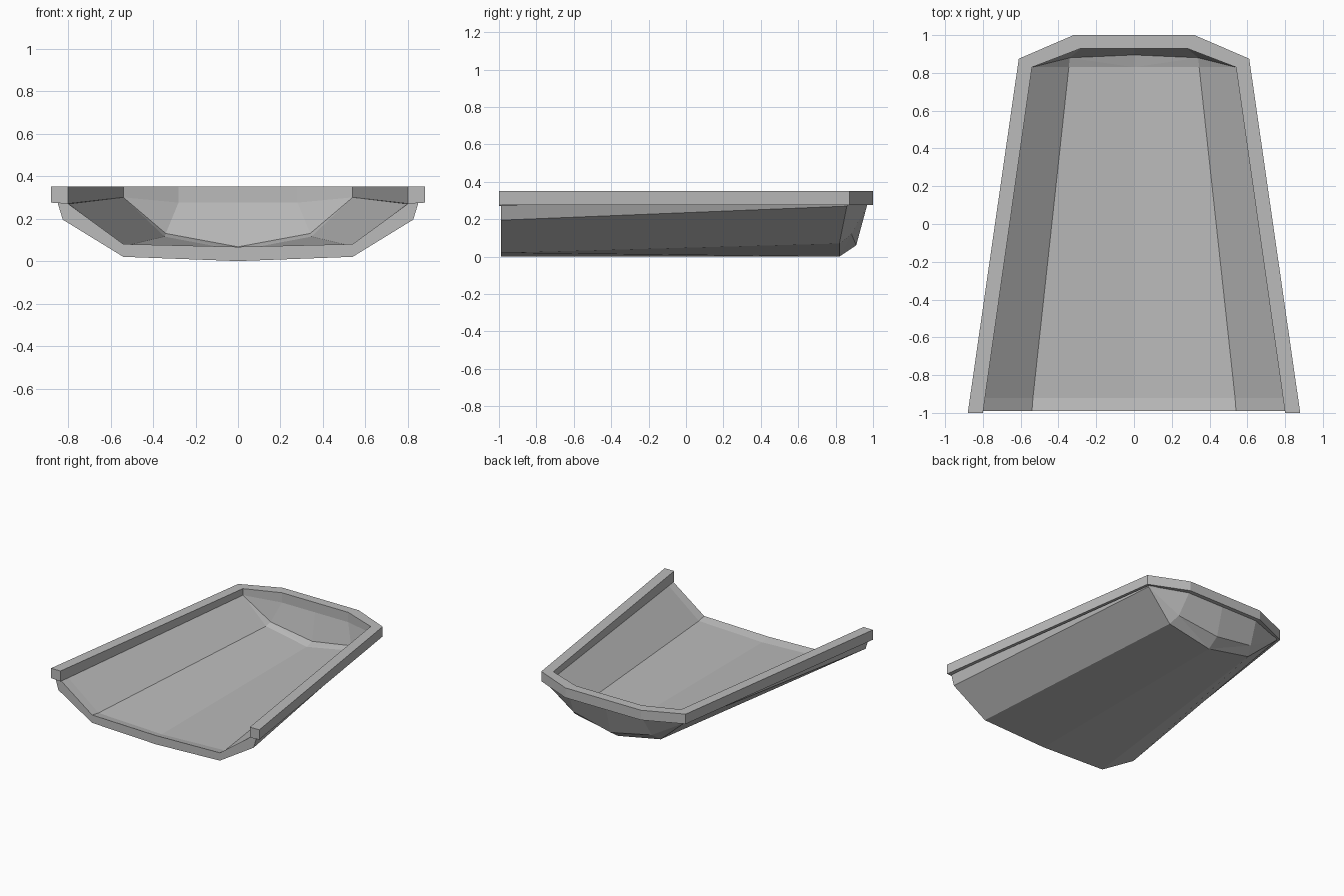
import bpy
import bmesh

old = bpy.data.objects.get("Cube")
if old:
    bpy.data.objects.remove(old, do_unlink=True)

grey = bpy.data.materials.new("plain grey")
grey.use_nodes = True
colour = (0.5, 0.5, 0.5, 1)
grey.diffuse_color = colour
grey.node_tree.nodes["Principled BSDF"].inputs["Base Color"].default_value = colour


def build(name, half_faces):
    """Mirror the half faces across x and weld them into one closed solid."""
    bm = bmesh.new()
    for side in (1, -1):
        for pts in half_faces:
            bm.faces.new([bm.verts.new((side * x, y, z)) for x, y, z in pts])
    bmesh.ops.remove_doubles(bm, verts=bm.verts, dist=0.0005)
    bmesh.ops.recalc_face_normals(bm, faces=bm.faces)
    mesh = bpy.data.meshes.new(name)
    bm.to_mesh(mesh)
    bm.free()
    mesh.materials.append(grey)
    obj = bpy.data.objects.new(name, mesh)
    bpy.context.collection.objects.link(obj)


def strip(a, b):
    """Quads between two rows of equal length."""
    return [[a[i], a[i + 1], b[i + 1], b[i]] for i in range(len(a) - 1)]


def row(plan, heights):
    return [(x, y, z) for (x, y), z in zip(plan, heights)]


# Rim: a band open at the front, from front end round to the back middle
outer_plan = [(0.88, -1), (0.61, 0.875), (0.32, 1), (0, 1)]
inner_plan = [(0.80, -1), (0.54, 0.83), (0.28, 0.93), (0, 0.93)]
loops = [row(outer_plan, [0.35] * 4), row(outer_plan, [0.275] * 4),
         row(inner_plan, [0.27, 0.30, 0.275, 0.275]), row(inner_plan, [0.35] * 4)]
rim = [[loop[0] for loop in loops]]
for i in range(4):
    rim += strip(loops[i], loops[(i + 1) % 4])
build("rim", rim)

# Shell rows: front, (front lip), back side, back corner, back middle
FRONT = -0.99
out_top = [(0.85, FRONT, 0.277), (0.59, 0.865, 0.277), (0.31, 0.97, 0.277), (0, 0.97, 0.277)]
out_crease = [(0.825, FRONT, 0.195), (0.587, 0.86, 0.27), (0.308, 0.967, 0.27), (0, 0.967, 0.27)]
out_low = [(0.54, FRONT, 0.02), (0.36, 0.82, 0.07), (0.33, 0.885, 0.12), (0, 0.91, 0.06)]
out_mid = [(0, FRONT, 0), (0, 0.82, 0)]

in_top = [(0.80, FRONT, 0.27), (0.79, -0.92, 0.27), (0.54, 0.83, 0.30),
          (0.28, 0.93, 0.275), (0, 0.93, 0.275)]
in_low = [(0.54, FRONT, 0.08), (0.535, -0.92, 0.07), (0.345, 0.83, 0.115),
          (0.34, 0.88, 0.13), (0, 0.895, 0.067)]
in_mid = [(0, FRONT, 0.067), (0, -0.92, 0.05), (0, 0.83, 0.05)]


def skin(top, low, mid):
    """Side wall, creased back corner, back wall, floor and rear chamfer."""
    s = len(mid) - 1
    faces = strip(top[:s + 1], low[:s + 1])
    faces += [[top[s], low[s + 1], low[s]], [top[s], top[s + 1], low[s + 1]]]
    faces += strip(top[s + 1:], low[s + 1:])
    faces += strip(low[:s + 1], mid)
    faces += [[low[s], low[s + 1], mid[s]], [low[s + 1], low[s + 2], mid[s]]]
    return faces


shell = skin(out_crease, out_low, out_mid) + skin(in_top, in_low, in_mid)
shell += strip(out_top, out_crease)
# Top edge, tucked under the rim
shell += [[out_top[0], in_top[0], in_top[1]], [out_top[0], in_top[1], in_top[2], out_top[1]]]
shell += strip(out_top[1:], in_top[2:])
# Open front end
shell += [[out_top[0], out_crease[0], in_top[0]],
          [out_crease[0], out_low[0], in_low[0], in_top[0]],
          [out_low[0], out_mid[0], in_mid[0], in_low[0]]]
build("shell", shell)
